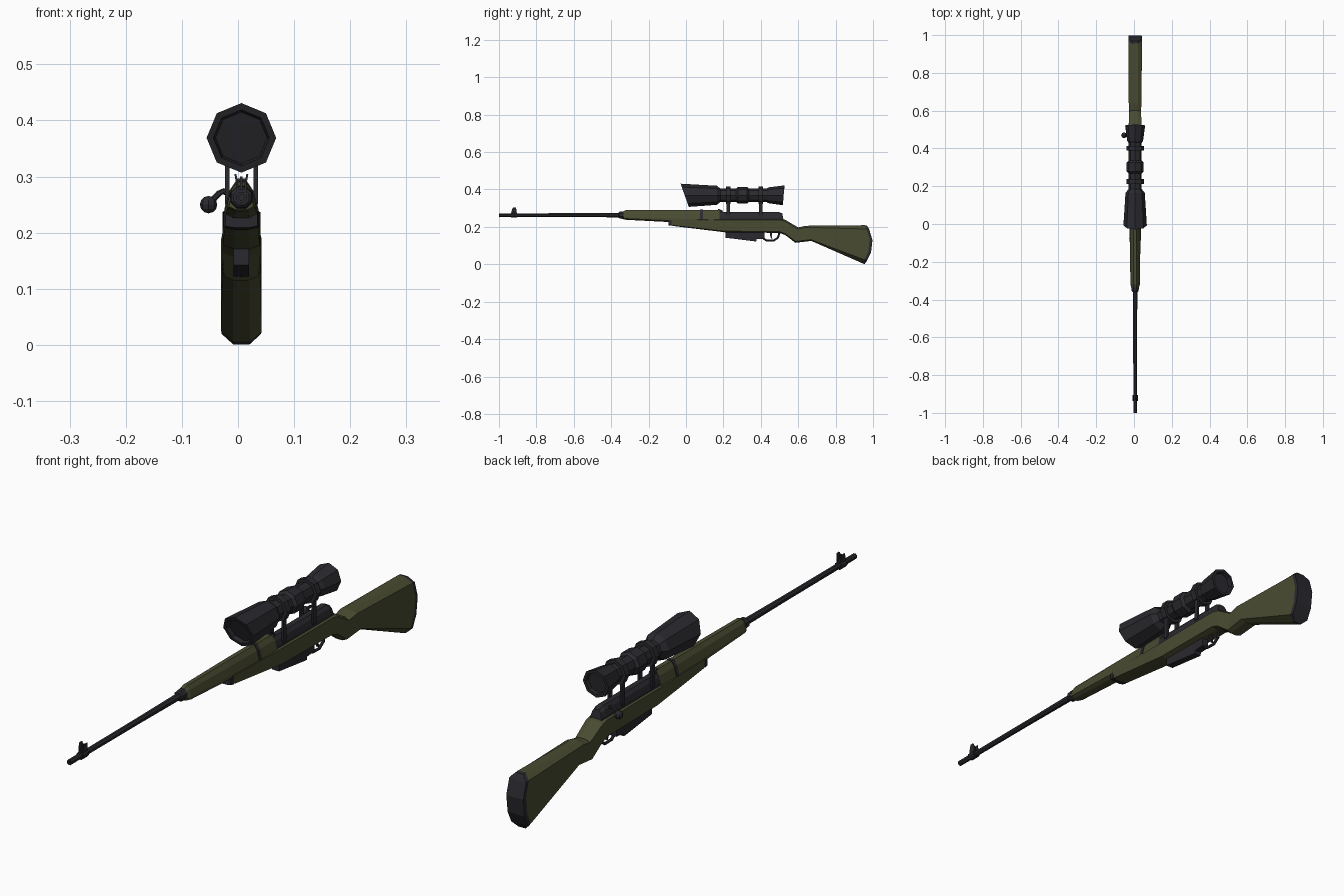
import bpy, bmesh, math
from mathutils import Vector

if "Cube" in bpy.data.objects:
    bpy.data.objects.remove(bpy.data.objects["Cube"])

CX = 0.006  # the body sits slightly off centre because of the bolt handle


def material(name, rgb):
    m = bpy.data.materials.new(name)
    m.diffuse_color = (*rgb, 1)
    m.use_nodes = True
    m.node_tree.nodes["Principled BSDF"].inputs["Base Color"].default_value = m.diffuse_color
    return m


OLIVE = material("olive", (0.068, 0.071, 0.031))
METAL = material("dark_metal", (0.023, 0.023, 0.028))


def finish(bm, name, mat):
    bmesh.ops.recalc_face_normals(bm, faces=bm.faces)
    me = bpy.data.meshes.new(name)
    bm.to_mesh(me)
    bm.free()
    me.materials.append(mat)
    ob = bpy.data.objects.new(name, me)
    bpy.context.collection.objects.link(ob)
    return ob


def skin(rings, name, mat, strips=False):
    """Join rings of points into a flat-faced closed body."""
    bm = bmesh.new()
    rv = [[bm.verts.new(p) for p in r] for r in rings]
    n = len(rv[0])
    for a, b in zip(rv, rv[1:]):
        for i in range(n):
            j = (i + 1) % n
            bm.faces.new((a[i], a[j], b[j], b[i]))
    for r in (rv[0], rv[-1]):
        if strips:
            for i in range(n // 2 - 1):
                bm.faces.new((r[i], r[i + 1], r[n - 2 - i], r[n - 1 - i]))
        else:
            bm.faces.new(r)
    return finish(bm, name, mat)


def loft(name, half, stations, mat):
    """half: right side of section (u, t); station: y/z top, y/z bottom, half width, bulge."""
    section = half + [(-u, t) for u, t in reversed(half)]
    rings = []
    for yt, zt, yb, zb, hw, bulge in stations:
        rings.append([(CX + u * hw, yb + (yt - yb) * t + bulge * 4 * t * (1 - t),
                       zb + (zt - zb) * t) for u, t in section])
    return skin(rings, name, mat, True)


def lathe(name, z, stations, mat, n=8, turn=0.0):
    """Faceted body along y; station: y, radius, lean of the ring."""
    rings = []
    for y, r, lean in stations:
        ang = [turn + 2 * math.pi * i / n for i in range(n)]
        rings.append([(CX + r * math.sin(a), y + lean * math.cos(a), z + r * math.cos(a)) for a in ang])
    return skin(rings, name, mat)


def plate(name, pts, x, hw, mat):
    """Side outline in (y, z) with thickness along x."""
    return skin([[(CX + x + s * hw, y, z) for y, z in pts] for s in (-1, 1)], name, mat)


def rod(name, pts, r, mat, n=6):
    pts = [Vector(p) for p in pts]
    rings = []
    for i, p in enumerate(pts):
        d = (pts[min(i + 1, len(pts) - 1)] - pts[max(i - 1, 0)]).normalized()
        ref = Vector((1, 0, 0)) if abs(d.x) < 0.3 else Vector((0, 1, 0))
        u = d.cross(ref).normalized()
        v = d.cross(u)
        rings.append([p + r * (u * math.cos(a) + v * math.sin(a))
                      for a in (2 * math.pi * k / n for k in range(n))])
    return skin(rings, name, mat)


# Stock with grip and butt, then the curved butt pad
STOCK = [(.42, 1), (1, .9), (1, .62), (1, .3), (1, .09), (.42, 0)]
loft("stock", STOCK, [
    (-.092, .244, -.088, .213, .026, 0),
    (-.08, .244, -.07, .205, .030, 0),
    (.17, .244, .21, .171, .033, 0),
    (.50, .244, .50, .168, .034, 0),
    (.53, .238, .53, .157, .034, 0),
    (.60, .197, .585, .115, .031, 0),
    (.64, .206, .67, .125, .034, 0),
    (.955, .209, .942, .006, .036, .034)], OLIVE)
loft("butt_pad", STOCK, [
    (.955, .209, .942, .006, .036, .034),
    (.968, .207, .955, .001, .035, .036)], METAL)

# Handguard around the barrel, with its metal bands
GUARD = [(.3, 1), (.7, .75), (1, .3), (1, .12), (.5, 0)]
loft("handguard", GUARD, [
    (-.335, .284, -.335, .241, .021, 0),
    (-.32, .290, -.32, .238, .025, 0),
    (-.09, .291, -.09, .226, .028, 0),
    (.18, .291, .18, .215, .029, 0)], OLIVE)
loft("handguard_band", GUARD, [
    (.075, .293, .075, .220, .0305, 0),
    (.09, .293, .09, .220, .0305, 0)], METAL)
loft("stock_band", STOCK, [
    (-.094, .240, -.094, .209, .0285, 0),
    (-.078, .240, -.078, .206, .0315, 0)], METAL)
lathe("handguard_cap", .263, [(-.36, .015, 0), (-.355, .020, 0), (-.333, .022, 0)],
      METAL, 8, math.pi / 8)

# Barrel with a bored muzzle
lathe("barrel", .263, [(-.97, .005, 0), (-1, .005, 0), (-1, .0105, 0), (-.93, .0105, 0),
                       (-.6, .011, 0), (-.34, .013, 0)], METAL, 8, math.pi / 8)

# Front sight: collar, blade and two splayed ears
lathe("front_sight_collar", .263, [(-.936, .015, 0), (-.904, .015, 0)], METAL, 8, math.pi / 8)
plate("front_sight_blade", [(-.932, .272), (-.908, .272), (-.914, .300), (-.922, .300)], 0, .002, METAL)
for side, s in (("left", 1), ("right", -1)):
    skin([[(CX + s * (x + d), y, z) for d in (0, .0035)] +
          [(CX + s * (x + d), y2, z) for d in (.0035, 0)]
          for x, y, y2, z in ((.005, -.935, -.905, .27), (.006, -.932, -.905, .288), (.009, -.924, -.910, .305))],
         "front_sight_ear_" + side, METAL)

# Receiver and rear sight block
RECEIVER = [(.4, 1), (.8, .75), (1, .35), (1, 0)]
loft("receiver", RECEIVER, [
    (.165, .280, .165, .232, .026, 0),
    (.495, .280, .50, .232, .026, 0),
    (.515, .272, .522, .232, .022, 0)], METAL)
plate("rear_sight", [(.165, .27), (.20, .27), (.195, .288), (.172, .297)], 0, .010, METAL)

# Bolt handle with round knob
rod("bolt_handle", [(CX - .015, .47, .266), (-.026, .47, .274), (-.034, .47, .270), (-.050, .47, .253)],
    .0055, METAL)
bm = bmesh.new()
bmesh.ops.create_uvsphere(bm, u_segments=8, v_segments=6, radius=.0155)
bmesh.ops.translate(bm, verts=bm.verts, vec=(-.0525, .47, .25))
finish(bm, "bolt_knob", METAL)

# Magazine, trigger and trigger guard
plate("magazine", [(.212, .18), (.212, .142), (.375, .122), (.378, .134), (.42, .137), (.42, .18)],
      0, .014, METAL)
rod("trigger_guard", [(CX, .405, .168), (CX, .412, .140), (CX, .43, .127), (CX, .468, .126),
                      (CX, .492, .143), (CX, .500, .172)], .0055, METAL)
plate("trigger", [(.447, .175), (.463, .175), (.458, .155), (.462, .138), (.456, .137), (.449, .155)],
      0, .004, METAL)

# Scope: slanted objective bell, tube, centre collar and eyepiece
SZ = .369
lathe("scope", SZ, [
    (.01, .046, -.018), (-.007, .050, -.018), (-.007, .062, -.022),
    (.165, .051, 0), (.185, .035, 0), (.268, .035, 0), (.278, .045, 0), (.326, .045, 0),
    (.336, .035, 0), (.43, .035, 0), (.44, .042, 0), (.522, .053, .004),
    (.522, .042, .004), (.508, .040, .004)], METAL)

# Scope mounts: a ring, two legs and a foot each
for label, y in (("front", .225), ("rear", .40)):
    lathe("mount_ring_" + label, SZ, [(y - .012, .047, 0), (y + .012, .047, 0)], METAL)
    for side, s in (("left", 1), ("right", -1)):
        plate(f"mount_leg_{label}_{side}",
              [(y - .009, .250), (y + .009, .250), (y + .009, .345), (y - .009, .345)],
              s * .0255, .004, METAL)
